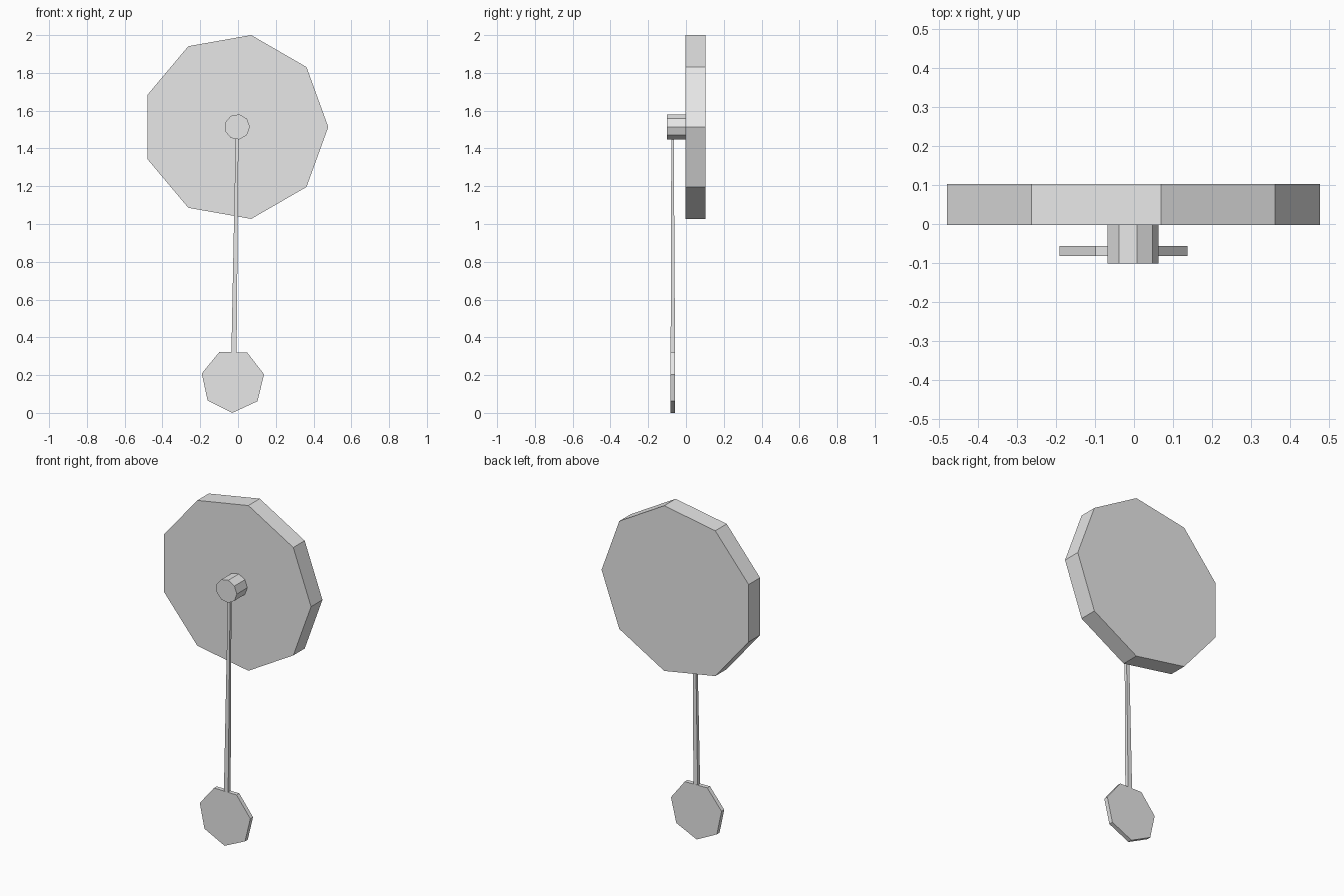
import bpy
import bmesh
import math
from mathutils import Matrix, Vector

cube = bpy.data.objects.get("Cube")
if cube:
    bpy.data.objects.remove(cube, do_unlink=True)

# Single plain colour
grey = bpy.data.materials.new("light_grey")
grey.use_nodes = True
grey.diffuse_color = (0.8, 0.8, 0.8, 1)
grey.node_tree.nodes["Principled BSDF"].inputs["Base Color"].default_value = (0.8, 0.8, 0.8, 1)


def finish(name, bm):
    bmesh.ops.recalc_face_normals(bm, faces=bm.faces)
    mesh = bpy.data.meshes.new(name)
    bm.to_mesh(mesh)
    bm.free()
    mesh.materials.append(grey)
    obj = bpy.data.objects.new(name, mesh)
    bpy.context.collection.objects.link(obj)
    return obj


def disc(name, sides, radius, x, z, y_front, y_back, first_angle=0.0):
    """Regular prism facing the front, first corner at first_angle from +x."""
    bm = bmesh.new()
    corners = []
    for i in range(sides):
        a = math.radians(first_angle) + math.tau * i / sides
        corners.append(bm.verts.new((x + radius * math.cos(a), y_front,
                                     z + radius * math.sin(a))))
    face = bm.faces.new(corners)
    grown = bmesh.ops.extrude_face_region(bm, geom=[face], use_keep_orig=True)
    moved = [g for g in grown["geom"] if isinstance(g, bmesh.types.BMVert)]
    bmesh.ops.translate(bm, verts=moved, vec=(0, y_back - y_front, 0))
    return finish(name, bm)


# Clock body and the hub that carries the pendulum
disc("clock_body", 9, 0.494, -0.016, 1.5135, -0.003, 0.103)
disc("hub", 9, 0.0675, -0.0045, 1.514, -0.101, -0.003)

# Pendulum weight, swung slightly to one side
disc("pendulum_bob", 7, 0.169, -0.0275, 0.169, -0.082, -0.057, -90.8)

# Tapered square pendulum rod, leaning with the weight
top, bottom = Vector((-0.005, -0.071, 1.455)), Vector((-0.0215, -0.0695, 0.315))
bm = bmesh.new()
bmesh.ops.create_cone(bm, cap_ends=True, segments=4, radius1=0.0195, radius2=0.0105,
                      depth=(top - bottom).length,
                      matrix=Matrix.Rotation(math.pi / 4, 4, 'Z'))
bmesh.ops.scale(bm, vec=(1, 0.85, 1), verts=bm.verts)
axis = (top - bottom).normalized()
lean = Vector((0, 0, 1)).rotation_difference(axis).to_matrix().to_4x4()
bmesh.ops.transform(bm, matrix=Matrix.Translation((top + bottom) / 2) @ lean, verts=bm.verts)
finish("pendulum_rod", bm)
